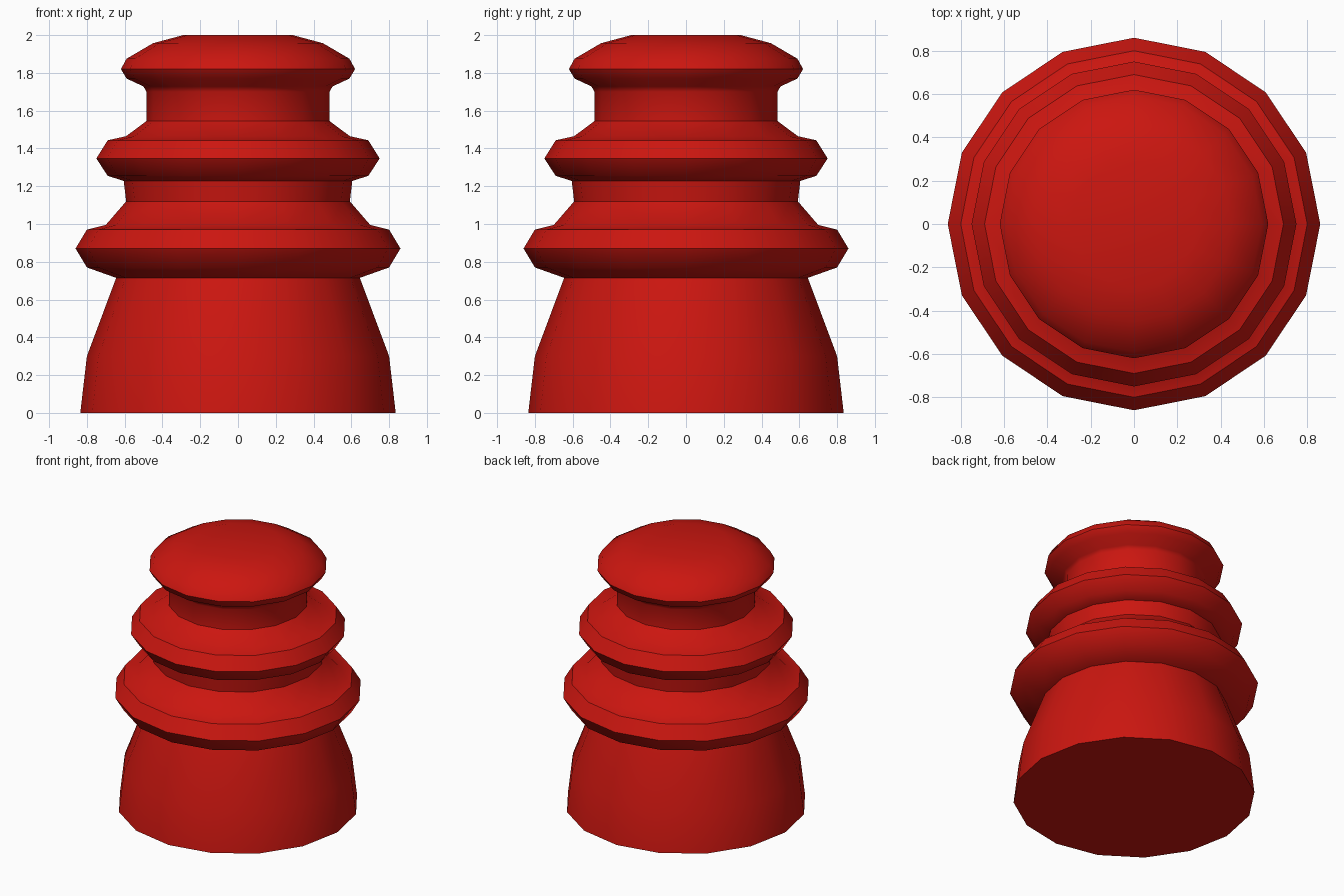
import bpy, bmesh, math

if "Cube" in bpy.data.objects:
    bpy.data.objects.remove(bpy.data.objects["Cube"])

SIDES = 16

# Half profile (radius, height), bottom to top
PROFILE = [
    (0.835, 0.0), (0.80, 0.30), (0.645, 0.715),            # flared base
    (0.80, 0.77), (0.86, 0.87), (0.80, 0.97),              # lower ring
    (0.70, 0.995), (0.592, 1.12), (0.605, 1.228),          # lower neck
    (0.69, 1.255), (0.75, 1.347), (0.69, 1.443),           # upper ring
    (0.592, 1.465), (0.485, 1.545), (0.485, 1.70),         # upper neck
    (0.50, 1.728), (0.59, 1.77), (0.62, 1.82),             # cap underside
    (0.59, 1.875), (0.45, 1.957), (0.29, 2.0),             # cap top
]

red = bpy.data.materials.new("red")
red.diffuse_color = (0.6, 0.008, 0.005, 1)
red.use_nodes = True
red.node_tree.nodes["Principled BSDF"].inputs["Base Color"].default_value = red.diffuse_color


def lathe(name, profile):
    bm = bmesh.new()
    rings = []
    for r, z in profile:
        rings.append([bm.verts.new((r * math.cos(i * math.tau / SIDES),
                                    r * math.sin(i * math.tau / SIDES), z))
                      for i in range(SIDES)])
    for low, high in zip(rings, rings[1:]):
        for i in range(SIDES):
            j = (i + 1) % SIDES
            bm.faces.new((low[i], low[j], high[j], high[i]))
    bm.faces.new(rings[0][::-1])
    bm.faces.new(rings[-1])
    mesh = bpy.data.meshes.new(name)
    bm.to_mesh(mesh)
    bm.free()
    mesh.materials.append(red)
    obj = bpy.data.objects.new(name, mesh)
    bpy.context.collection.objects.link(obj)
    return obj


# Turned, ringed body
body = lathe("ringed_body", PROFILE)
bpy.context.view_layer.objects.active = body
body.select_set(True)
bpy.ops.object.shade_smooth_by_angle(angle=math.radians(40))
